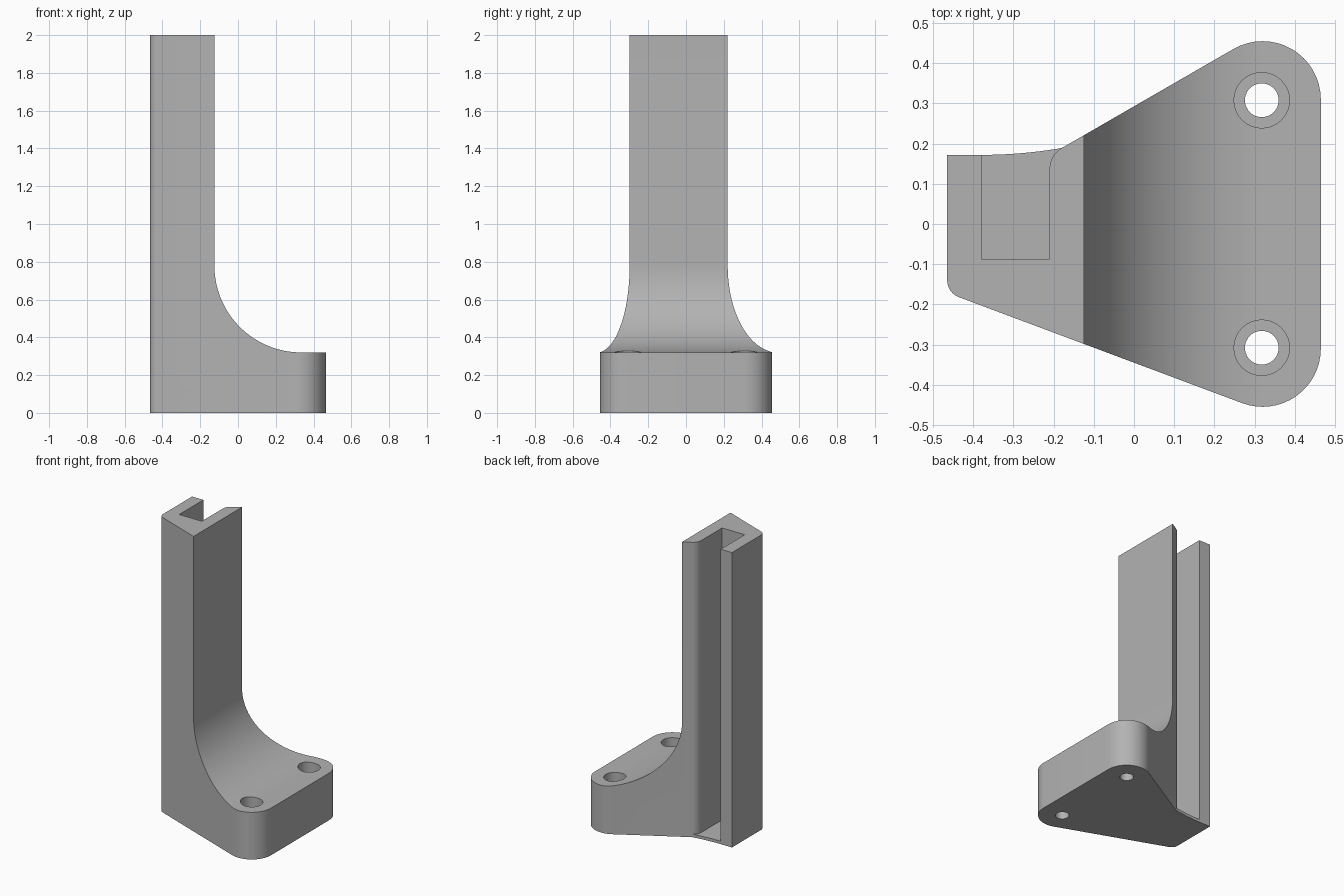
import bpy, bmesh
from math import sin, cos, radians
from mathutils import Vector

cube = bpy.data.objects.get("Cube")
if cube:
    bpy.data.objects.remove(cube)

grey = bpy.data.materials.new("plain grey")
grey.use_nodes = True
colour = (0.45, 0.45, 0.45, 1)
grey.diffuse_color = colour
grey.node_tree.nodes["Principled BSDF"].inputs["Base Color"].default_value = colour


def arc(cx, cy, r, start, end, steps=16):
    angles = [radians(start + (end - start) * i / steps) for i in range(steps + 1)]
    return [(cx + r * cos(a), cy + r * sin(a)) for a in angles]


def prism(name, points, offset):
    """Extrude a closed loop of 3D points along an offset."""
    bm = bmesh.new()
    face = bm.faces.new([bm.verts.new(p) for p in points])
    new = bmesh.ops.extrude_face_region(bm, geom=[face])["geom"]
    bmesh.ops.translate(bm, vec=Vector(offset),
                        verts=[v for v in new if isinstance(v, bmesh.types.BMVert)])
    bmesh.ops.recalc_face_normals(bm, faces=bm.faces)
    mesh = bpy.data.meshes.new(name)
    bm.to_mesh(mesh)
    bm.free()
    mesh.materials.append(grey)
    obj = bpy.data.objects.new(name, mesh)
    bpy.context.collection.objects.link(obj)
    return obj


def flat(points, z):
    return [(x, y, z) for x, y in points]


def cut(target, cutter):
    cutter.hide_render = True
    mod = target.modifiers.new("cut", "BOOLEAN")
    mod.operation = "DIFFERENCE"
    mod.solver = "EXACT"
    mod.object = cutter
    bpy.ops.object.modifier_apply(modifier=mod.name)
    bpy.data.objects.remove(cutter)


# Footprint: tapered foot with rounded corners and a hollowed rear edge
outline = (arc(-0.42, -0.14, 0.045, 180, 249.5, 8)
           + arc(0.32, -0.31, 0.145, 249.5, 360)
           + arc(0.32, 0.31, 0.145, 0, 120)
           + [(-0.18, 0.189)]
           + arc(-0.38, 1.35, 1.178, 279, 270, 8)
           + [(-0.465, 0.172)])
bracket = prism("bracket", flat(outline, 0), (0, 0, 2))
bpy.context.view_layer.objects.active = bracket
bracket.select_set(True)

# Concave sweep from the post down to the foot
sweep = ([(-0.125, 2.2)] + arc(0.335, 0.78, 0.46, 180, 270, 32)
         + [(0.8, 0.32), (0.8, 2.2)])
cut(bracket, prism("sweep_cutter", [(x, -0.7, z) for x, z in sweep], (0, 1.4, 0)))

# Channel in the post, open at the back and top, with one rounded lip
channel = ([(-0.38, -0.087), (-0.21, -0.087)]
           + arc(-0.15, 0.137, 0.06, 180, 120, 10)
           + [(-0.18, 0.4), (-0.38, 0.4)])
cut(bracket, prism("channel_cutter", flat(channel, 0.02), (0, 0, 2.2)))

# Counterbored screw holes
for side in (-1, 1):
    for radius, bottom in ((0.042, -0.1), (0.069, 0.15)):
        circle = arc(0.318, side * 0.308, radius, 0, 360, 40)[:-1]
        cut(bracket, prism("hole_cutter", flat(circle, bottom), (0, 0, 0.6)))

bpy.ops.object.shade_smooth_by_angle(angle=radians(25))
